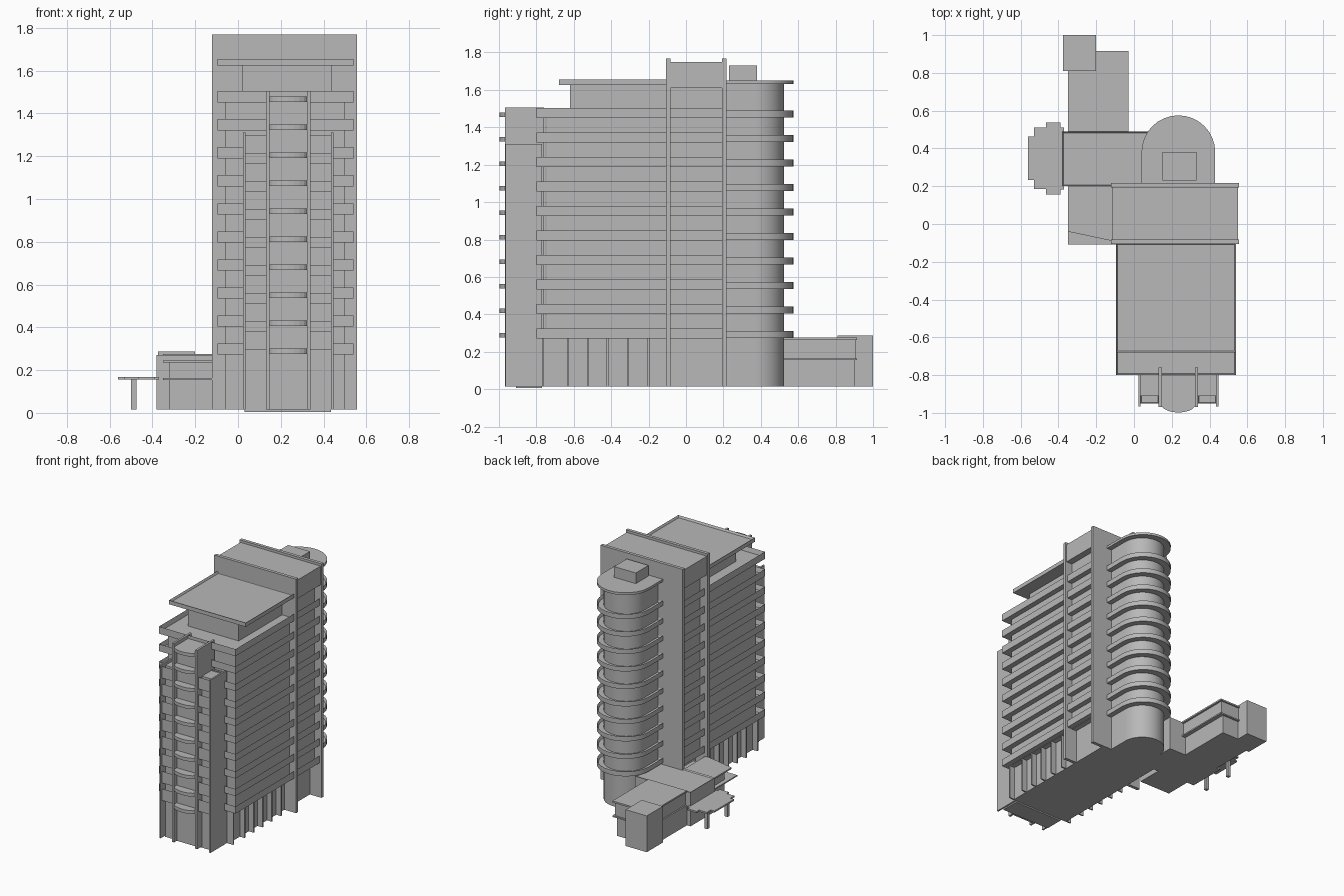
import bpy, bmesh, math

if "Cube" in bpy.data.objects:
    bpy.data.objects.remove(bpy.data.objects["Cube"])

grey = bpy.data.materials.new("concrete grey")
grey.use_nodes = True
tone = (0.48, 0.48, 0.48, 1)
grey.diffuse_color = tone
grey.node_tree.nodes["Principled BSDF"].inputs["Base Color"].default_value = tone


def prism(name, outline, z0, z1, rim=0, depth=0):
    """Upright prism; with a rim, its top is sunk to leave a parapet."""
    bm = bmesh.new()
    base = bm.faces.new([bm.verts.new((x, y, z0)) for x, y in outline])
    ext = bmesh.ops.extrude_face_region(bm, geom=[base])["geom"]
    bmesh.ops.translate(bm, vec=(0, 0, z1 - z0),
                        verts=[g for g in ext if isinstance(g, bmesh.types.BMVert)])
    bmesh.ops.recalc_face_normals(bm, faces=bm.faces)
    if rim:
        top = [f for f in bm.faces if f.normal.z > 0.9]
        bmesh.ops.inset_region(bm, faces=top, thickness=rim)
        bmesh.ops.translate(bm, vec=(0, 0, -depth), verts=top[0].verts)
    mesh = bpy.data.meshes.new(name)
    bm.to_mesh(mesh)
    bm.free()
    mesh.materials.append(grey)
    ob = bpy.data.objects.new(name, mesh)
    bpy.context.collection.objects.link(ob)
    return ob


def box(name, x0, x1, y0, y1, z0, z1, rim=0, depth=0):
    return prism(name, [(x0, y0), (x1, y0), (x1, y1), (x0, y1)], z0, z1, rim, depth)


def round_end(cx, r, y0, yc, ry, n=16):
    """Straight sides from y0, closed by a half ellipse around yc."""
    arc = [(cx + r * math.cos(math.pi * i / n), yc + ry * math.sin(math.pi * i / n))
           for i in range(n + 1)]
    return [(cx - r, y0), (cx + r, y0)] + arc


CX, STEP, FLOORS = 0.235, 0.131, 10

# Main block with ground floor fins
box("ground_floor_wall", -0.02, 0.46, -0.77, 0.2, 0.015, 0.29)
box("main_wall", -0.06, 0.5, -0.745, 0.2, 0.27, 1.47)
for y in (-0.765, -0.63, -0.525, -0.42, -0.31, -0.2):
    box("ground_fin", -0.06, 0.5, y - 0.005, y + 0.005, 0.015, 0.28)

# Balcony bands around the main block
for i in range(FLOORS):
    z = 0.272 + i * STEP
    box("balcony_band", -0.095, 0.54, -0.8, 0.2, z, z + 0.053, 0.012, 0.035)

# Core slab: two tall fins and a plant room bridging them
for y in (-0.095, 0.205):
    box("core_fin", -0.122, 0.557, y - 0.012, y + 0.012, 0.015, 1.768)
box("core_plant_room", -0.115, 0.55, -0.09, 0.2, 1.61, 1.75)
box("core_wall", -0.06, 0.5, -0.09, 0.2, 1.47, 1.61)

# Penthouse
box("penthouse_wall", 0.02, 0.44, -0.62, -0.1, 1.47, 1.63)
box("penthouse_roof", -0.095, 0.54, -0.68, -0.1, 1.625, 1.655, 0.012, 0.015)

# Front stair bay
box("bay_plinth", 0.03, 0.435, -0.91, -0.77, 0.005, 0.03)
box("bay_side_wall", 0.03, 0.435, -0.91, -0.77, 0.03, 1.29)
box("bay_centre_wall", 0.145, 0.325, -0.935, -0.75, 0.015, 1.47)
for s in (-1, 1):
    x = CX + s * 0.206
    box("bay_outer_fin", x - 0.006, x + 0.006, -0.965, -0.77, 0.015, 1.31)
    x = CX + s * 0.096
    box("bay_inner_fin", x - 0.008, x + 0.008, -0.968, -0.76, 0.015, 1.505)
    x = CX + s * 0.152
    for i in range(8):
        z = 0.293 + i * STEP
        box("bay_balcony", x - 0.049, x + 0.049, -0.95, -0.8, z, z + 0.088, 0.008, 0.07)
for i in range(FLOORS):
    z = 0.275 + i * STEP
    outline = [(x, -y) for x, y in round_end(CX, 0.09, 0.8, 0.955, 0.043, 10)]
    prism("bay_curved_ledge", outline, z, z + 0.025)

# Rounded rear tower
tower = [prism("rear_tower_wall", round_end(CX, 0.155, 0.2, 0.37, 0.155), 0.015, 1.64)]
for i in range(FLOORS):
    z = 0.274 + i * STEP
    tower.append(prism("rear_tower_band", round_end(CX, 0.195, 0.215, 0.38, 0.195),
                       z, z + 0.036, 0.01, 0.02))
tower.append(prism("rear_tower_roof", round_end(CX, 0.195, 0.21, 0.38, 0.195), 1.632, 1.65))
box("roof_cabin", 0.15, 0.33, 0.23, 0.38, 1.645, 1.73)
bpy.ops.object.select_all(action="DESELECT")
for ob in tower:
    ob.select_set(True)
bpy.context.view_layer.objects.active = tower[0]
bpy.ops.object.shade_smooth_by_angle(angle=math.radians(30))

# Low annex
box("annex_hall", -0.38, 0.08, 0.2, 0.49, 0.015, 0.27, 0.01, 0.008)
box("annex_wing_lower", -0.35, -0.06, 0.49, 0.9, 0.015, 0.155)
box("annex_wing_ledge", -0.35, -0.03, 0.49, 0.915, 0.155, 0.165)
box("annex_wing_upper", -0.34, -0.045, 0.49, 0.905, 0.165, 0.265)
box("annex_wing_roof", -0.35, -0.03, 0.49, 0.915, 0.263, 0.275)
box("annex_end_block", -0.375, -0.2, 0.81, 1.0, 0.015, 0.287)

# Side entrance with slanted roof and low canopy
box("entrance_wall", -0.32, -0.06, 0.0, 0.2, 0.015, 0.235)
prism("entrance_roof", [(-0.35, 0.2), (-0.35, -0.04), (-0.1, -0.093), (-0.1, 0.2)], 0.235, 0.246)
box("entrance_canopy", -0.35, -0.06, -0.108, 0.2, 0.154, 0.163)

# Stepped canopy on posts
for x0, x1, half in ((-0.56, -0.53, 0.115), (-0.53, -0.465, 0.163),
                     (-0.465, -0.39, 0.19), (-0.39, -0.37, 0.165)):
    box("stepped_canopy", x0, x1, 0.347 - half, 0.347 + half, 0.156, 0.168)
for y in (0.21, 0.45):
    box("canopy_post", -0.5, -0.475, y - 0.012, y + 0.012, 0.015, 0.158)
